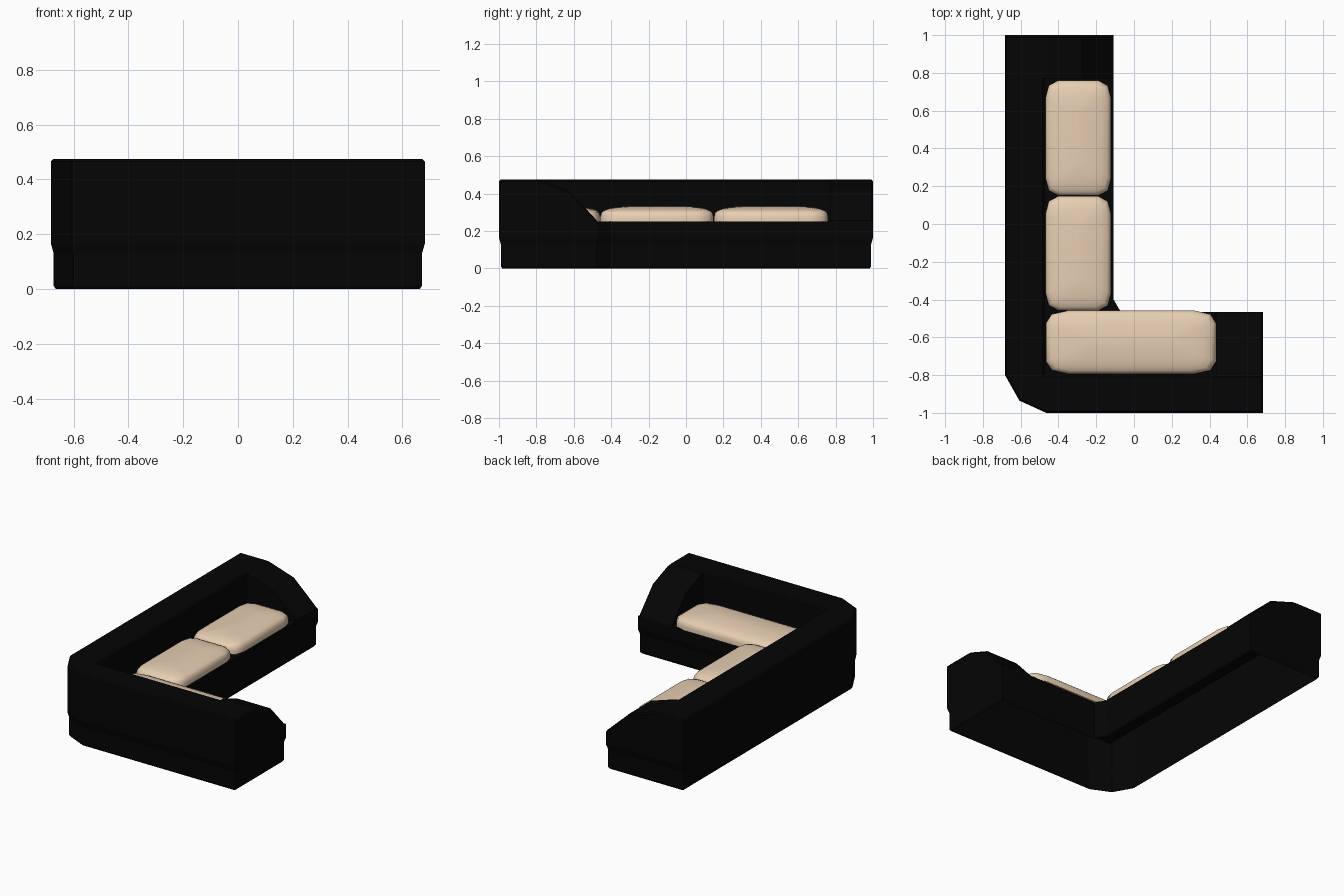
import bpy, bmesh
from mathutils import Vector

if "Cube" in bpy.data.objects:
    bpy.data.objects.remove(bpy.data.objects["Cube"])


def material(name, color):
    m = bpy.data.materials.new(name)
    m.diffuse_color = (*color, 1)
    m.use_nodes = True
    m.node_tree.nodes["Principled BSDF"].inputs["Base Color"].default_value = m.diffuse_color
    return m


BLACK = material("black_fabric", (0.0013, 0.0013, 0.0013))
BEIGE = material("beige_fabric", (0.80, 0.62, 0.45))


def inset(poly, d):
    """Mitred inward offset of a counter-clockwise outline."""
    out = []
    for i, p in enumerate(poly):
        p = Vector(p)
        e1 = (p - Vector(poly[i - 1])).normalized()
        e2 = (Vector(poly[(i + 1) % len(poly)]) - p).normalized()
        n1, n2 = Vector((-e1.y, e1.x)), Vector((-e2.y, e2.x))
        out.append(p + (n1 + n2) * d / (1 + n1.dot(n2)))
    return out


def loft(name, rings, mat, top=True, bottom=False, skip=()):
    """Skin a stack of 3D rings; caps and hidden sides can be left out."""
    bm = bmesh.new()
    rows = [[bm.verts.new(p) for p in r] for r in rings]
    n = len(rows[0])
    for a, b in zip(rows, rows[1:]):
        for i in range(n):
            j = (i + 1) % n
            if i not in skip:
                bm.faces.new((a[i], a[j], b[j], b[i]))
    if top:
        bm.faces.new(rows[-1])
    if bottom:
        bm.faces.new(rows[0][::-1])
    if len(rows) > 1:
        bmesh.ops.recalc_face_normals(bm, faces=bm.faces)
    me = bpy.data.meshes.new(name)
    bm.to_mesh(me)
    bm.free()
    me.materials.append(mat)
    ob = bpy.data.objects.new(name, me)
    bpy.context.collection.objects.link(ob)
    return ob


def stack(poly, levels, place=lambda u, v, h: (u, v, h)):
    return [[place(p[0], p[1], h) for p in inset(poly, d)] for d, h in levels]


# L-shaped base with recessed plinth, open underneath
outer = [(-.683, 1), (-.683, -.8), (-.607, -.935), (-.465, -1), (.682, -1)]
inner = [(-.07, -.465), (-.108, -.4)]
foot = outer + [(.682, -.465)] + inner + [(-.108, 1)]
loft("base", stack(foot, [(.018, 0), (.01, .012), (.01, .13), (0, .165), (0, .25)]),
     BLACK, top=False)

# Seat deck under the cushions
deck = [(-.108, .77), (-.475, .77), (-.475, -.8), (.435, -.8), (.435, -.465)] + inner
loft("seat_deck", stack(deck, [(0, .25)]), BLACK)

# Backrest running along both outer sides
band = outer + [(.682, -.8), (-.475, -.8), (-.475, 1)]
loft("backrest", stack(band, [(0, .25), (0, .466), (.009, .475)]), BLACK)

# Sloping arms at both free ends
end_profile = [(-.50, .235), (-.108, .235), (-.109, .256), (-.28, .415), (-.466, .474), (-.50, .475)]
loft("end_arm", stack(end_profile, [(0, .77), (0, .991), (.009, 1)],
                      lambda u, v, h: (u, h, v)), BLACK, bottom=True, skip=(0, 5))
side_profile = [(-.82, .235), (-.465, .235), (-.477, .256), (-.62, .412), (-.78, .473), (-.82, .475)]
loft("side_arm", stack(side_profile, [(0, .435), (0, .673), (.009, .682)],
                       lambda u, v, h: (h, u, v)), BLACK, bottom=True, skip=(0, 5))


# Domed seat cushions with faceted corners
def cushion(name, x0, x1, y0, y1):
    cx, cy, hx, hy = (x0 + x1) / 2, (y0 + y1) / 2, (x1 - x0) / 2, (y1 - y0) / 2
    kx, ky = .035 + .18 * hx, .035 + .18 * hy
    corner = [(hx, hy - ky), (hx - .25 * kx, hy - .3 * ky), (hx - kx, hy)]
    ring = corner + [(-x, y) for x, y in corner[::-1]]
    ring += [(-x, -y) for x, y in ring]
    # the crown narrows faster across the short side
    fx, fy = (1.8, 1) if hx < hy else (1, 1.8)
    levels = [(0, .25), (0, .275), (.02, .298), (.06, .308), (.14, .318),
              (.25, .325), (.38, .330), (.5, .333)]
    rings = [[(cx + x * (1 - fx * s), cy + y * (1 - fy * s), z) for x, y in ring]
             for s, z in levels]
    ob = loft(name, rings, BEIGE)
    for p in ob.data.polygons:
        p.use_smooth = True


cushion("rear_cushion", -.468, -.122, .15, .76)
cushion("middle_cushion", -.468, -.122, -.458, .147)
cushion("front_cushion", -.465, .434, -.794, -.458)
